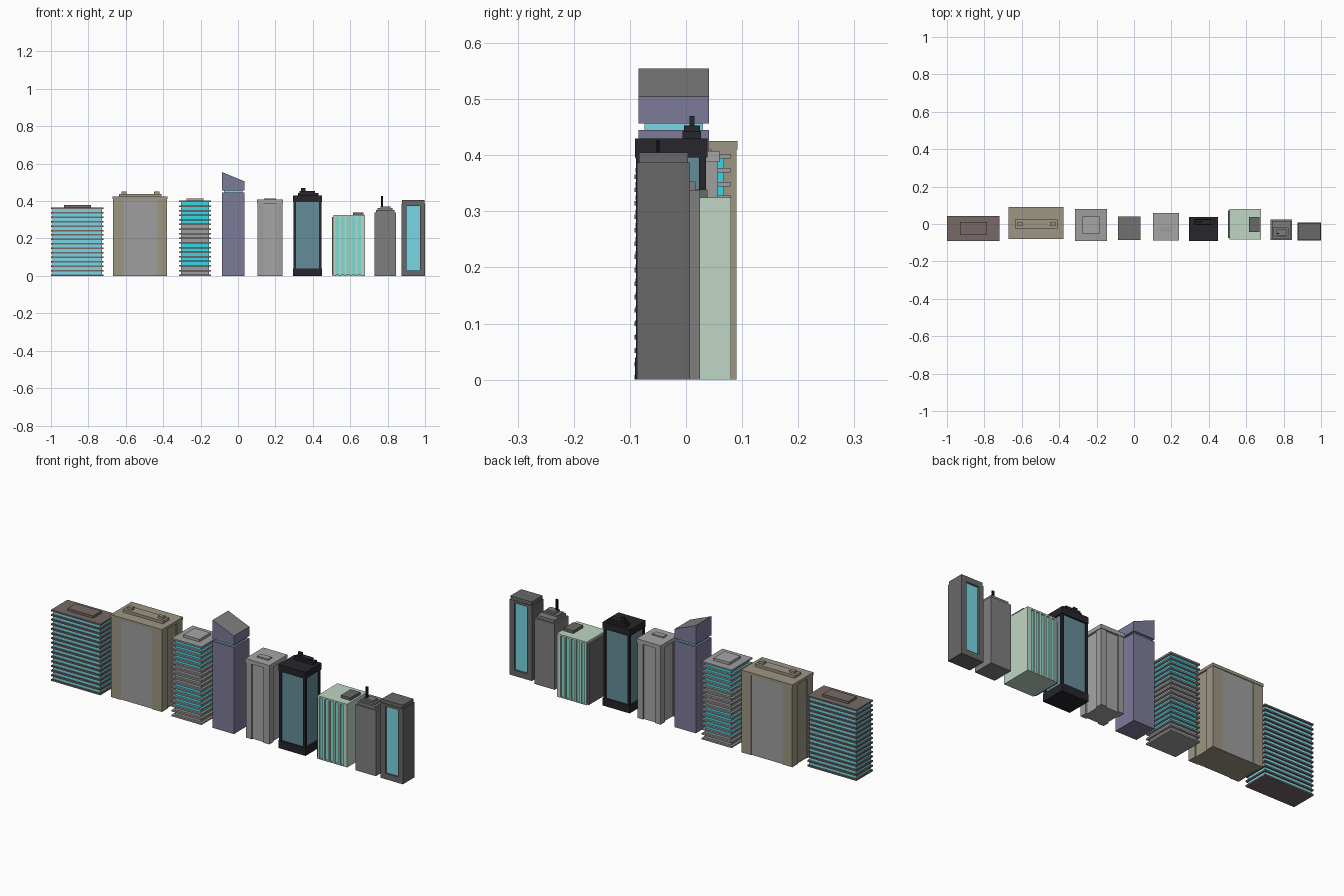
import bpy, bmesh

if "Cube" in bpy.data.objects:
    bpy.data.objects.remove(bpy.data.objects["Cube"])

# Colours as seen on screen (0-255), converted to linear below
COL = {"brown": (118, 105, 102), "olive": (156, 149, 130), "glass": (120, 213, 228),
       "cyan": (60, 213, 230), "purple": (124, 122, 152), "dark": (42, 42, 48),
       "blue_glass": (101, 140, 152), "mint": (191, 213, 196), "aqua": (124, 222, 212),
       "black": (22, 22, 26), "grey": (157, 157, 157), "light": (165, 165, 165),
       "mid": (126, 126, 126), "charcoal": (104, 104, 104)}
mats = {}


def finish(name, bm, col):
    me = bpy.data.meshes.new(name)
    bmesh.ops.recalc_face_normals(bm, faces=bm.faces)
    bm.to_mesh(me)
    bm.free()
    if col not in mats:
        mats[col] = bpy.data.materials.new(col)
        mats[col].diffuse_color = (*[(c / 255) ** 2.2 for c in COL[col]], 1)
    me.materials.append(mats[col])
    ob = bpy.data.objects.new(name, me)
    bpy.context.collection.objects.link(ob)
    return ob


def boxes(name, col, *specs):
    """One object from boxes given as (x0, x1, y0, y1, z0, z1)."""
    bm = bmesh.new()
    for x0, x1, y0, y1, z0, z1 in specs:
        vs = bmesh.ops.create_cube(bm, size=1)["verts"]
        for v in vs:
            v.co = ((x0 + x1) / 2 + v.co.x * (x1 - x0), (y0 + y1) / 2 + v.co.y * (y1 - y0),
                    (z0 + z1) / 2 + v.co.z * (z1 - z0))
    return finish(name, bm, col)


def inset(x0, x1, y0, y1, d):
    return x0 + d, x1 - d, y0 + d, y1 - d


def posts(x0, x1, y0, y1, z0, z1, wx, wy):
    """Four corner posts filling the corners of a footprint."""
    return [(a, a + wx, b, b + wy, z0, z1) for a in (x0, x1 - wx) for b in (y0, y1 - wy)]


# Brown tower with stacked floor slabs
f = (-1.0, -0.72, -0.092, 0.042)
step = 0.358 / 15
boxes("slab_tower_glass", "glass", (*inset(*f, 0.007), 0.004, 0.362))
boxes("slab_tower_floors", "brown", *[(*f, i * step, i * step + 0.008) for i in range(16)])
boxes("slab_tower_roof_box", "brown", (-0.93, -0.785, -0.058, 0.01, 0.366, 0.378))

# Wide olive tower with grey panels
f = (-0.67, -0.377, -0.08, 0.092)
boxes("wide_tower_corners", "olive", *posts(*inset(*f, 0.002), 0, 0.415, 0.055, 0.045),
      (-0.662, -0.385, -0.05, 0.06, 0, 0.415))
boxes("wide_tower_panels", "grey", (-0.615, -0.432, -0.076, 0.088, 0.001, 0.415))
boxes("wide_tower_base", "olive", (*inset(*f, 0.006), 0, 0.001))
boxes("wide_tower_cap", "olive", (*f, 0.41, 0.425))
boxes("wide_tower_roof_plant", "olive", (-0.637, -0.41, -0.025, 0.025, 0.425, 0.439),
      *[(x - 0.014, x + 0.014, -0.01, 0.01, 0.439, 0.451) for x in (-0.61, -0.435)])

# Banded tower, glass and grey storeys between slabs
f = (-0.315, -0.145, -0.09, 0.079)
g = inset(*f, 0.011)
step = 0.394 / 16
boxes("banded_tower_glass", "cyan", (*g, 0.05, 0.18), (*g, 0.27, 0.395))
boxes("banded_tower_walls", "grey", (*g, 0.004, 0.05), (*g, 0.18, 0.27))
boxes("banded_tower_floors", "grey", *[(*f, i * step, i * step + 0.008) for i in range(17)])
boxes("banded_tower_roof_box", "light", (-0.275, -0.185, -0.05, 0.04, 0.4, 0.415))

# Purple tower with glass neck and slanted crown
f = (-0.085, 0.036, -0.085, 0.041)
boxes("slant_tower_body", "purple", (*f, 0, 0.445))
boxes("slant_tower_neck", "glass", (*inset(*f, 0.011), 0.445, 0.457))
crown = boxes("slant_tower_crown", "purple", (*f, 0.457, 0.554))
for v in crown.data.vertices:
    if v.co.z > 0.5 and v.co.x > 0:
        v.co.z = 0.504
roof = boxes("slant_tower_roof", "mid", (*f, 0.5535, 0.555))
for v in roof.data.vertices:
    if v.co.x > 0:
        v.co.z -= 0.05

# Light grey tower with recessed panels
f = (0.102, 0.24, -0.087, 0.06)
b = inset(*f, 0.003)
boxes("panel_tower_core", "light", (*inset(*b, 0.007), 0, 0.39))
boxes("panel_tower_corners", "grey", *posts(*b, 0, 0.39, 0.032, 0.035))
boxes("panel_tower_cap", "light", (*f, 0.388, 0.408))
boxes("panel_tower_roof_box", "grey", (0.14, 0.203, -0.045, -0.015, 0.408, 0.415))

# Dark framed tower with blue glass
f = (0.294, 0.448, -0.091, 0.038)
boxes("framed_tower_glass", "blue_glass", (*inset(*f, 0.008), 0.03, 0.4))
boxes("framed_tower_frame", "dark", (*f, 0, 0.04), (*f, 0.396, 0.43),
      *posts(*inset(*f, 0.002), 0.03, 0.4, 0.013, 0.013))
boxes("framed_tower_roof_plant", "dark", (0.322, 0.43, -0.006, 0.027, 0.43, 0.443),
      (0.33, 0.413, -0.004, 0.025, 0.443, 0.453), (0.337, 0.36, 0.006, 0.015, 0.453, 0.47))

# Mint tower with vertical fins on front and back
boxes("fin_tower_core", "aqua", (0.522, 0.672, -0.077, 0.073, 0.004, 0.318))
boxes("fin_tower_fins", "mint", *[(x, x + 0.011, -0.084, 0.08, 0.002, 0.318)
                                  for x in [0.511 + 0.0295 * i for i in range(6)]])
boxes("fin_tower_side_wall", "mint", (0.667, 0.68, -0.084, 0.08, 0, 0.325))
boxes("fin_tower_slabs", "mint", (0.51, 0.68, -0.084, 0.08, 0.317, 0.325),
      (0.51, 0.68, -0.084, 0.08, 0, 0.003))
boxes("fin_tower_side_block", "charcoal", (0.502, 0.523, -0.076, 0.072, 0.001, 0.314))
boxes("fin_tower_roof_box", "charcoal", (0.615, 0.67, -0.042, 0.038, 0.325, 0.339))

# Stepped grey tower with antenna
f = (0.73, 0.845, -0.086, 0.025)
boxes("stepped_tower_body", "mid", (*f, 0, 0.338))
boxes("stepped_tower_tiers", "mid", (*inset(*f, 0.008), 0.338, 0.353),
      (0.745, 0.825, -0.068, -0.02, 0.353, 0.362), (0.762, 0.815, -0.062, -0.03, 0.362, 0.372))
boxes("stepped_tower_antenna", "black", (0.764, 0.776, -0.053, -0.047, 0.37, 0.427))

# End tower with tall glass slot front and back
f = (0.873, 1.0, -0.087, 0.007)
x0, x1, y0, y1 = f
boxes("slot_tower_glass", "glass", (0.89, 0.98, y0 + 0.009, y1 - 0.009, 0.02, 0.385))
boxes("slot_tower_frame", "charcoal", (x0, 0.9, y0, y1, 0, 0.387), (0.972, x1, y0, y1, 0, 0.387),
      (0.9, 0.972, y0, y1, 0, 0.03), (0.9, 0.972, y0, y1, 0.375, 0.387))
boxes("slot_tower_cap", "charcoal", (*inset(*f, 0.003), 0.387, 0.405))

for m in bpy.data.materials:
    if m.users and not m.is_grease_pencil:
        m.use_nodes = True
        m.node_tree.nodes["Principled BSDF"].inputs["Base Color"].default_value = m.diffuse_color
